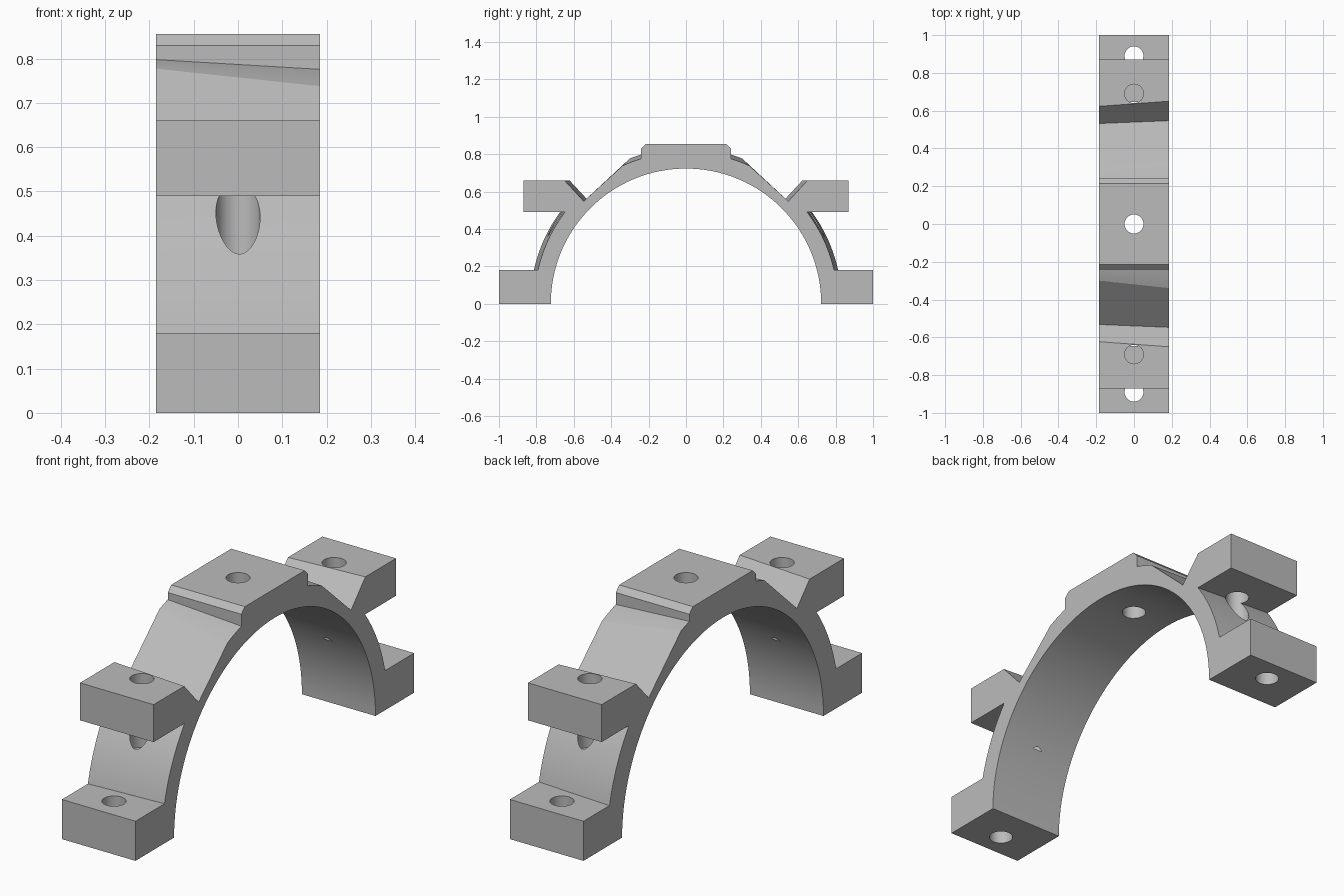
import bpy, bmesh, math

cube = bpy.data.objects.get("Cube")
if cube:
    bpy.data.objects.remove(cube, do_unlink=True)

HALF_WIDTH = 0.185
BORE = 0.723
HOLE_RADIUS = 0.05

grey = bpy.data.materials.new("plain grey")
grey.use_nodes = True
colour = (0.5, 0.5, 0.5, 1)
grey.diffuse_color = colour
grey.node_tree.nodes["Principled BSDF"].inputs["Base Color"].default_value = colour


def arc(radius, start, end, steps):
    """Points (y, z) on a circle, by angle from the vertical."""
    angles = [start + (end - start) * i / steps for i in range(steps + 1)]
    return [(radius * math.sin(a), radius * math.cos(a)) for a in angles]


def clamp_profile(radius, notch, lug_edge):
    """Closed outline of the clamp for one side face."""
    chamfer = [(0.215, 0.855), (0.24, 0.83)]
    # The sloped flat meets the outer arc where y + z stays constant
    slope_sum = 1.077
    flat_start = math.pi / 4 - math.acos(slope_sum / (radius * math.sqrt(2)))
    shoulder = arc(radius, math.asin(0.24 / radius), flat_start, 6)
    lug = [notch, (lug_edge, 0.66), (0.87, 0.66), (0.87, 0.49)]
    flank = arc(radius, math.acos(0.49 / radius), math.acos(0.18 / radius), 12)
    foot = [(1, 0.18), (1, 0)]
    outer = chamfer + shoulder + lug + flank + foot
    inner = arc(BORE, math.pi / 2, 0, 32)
    half = outer + inner
    return half + [(-y, z) for y, z in reversed(half[:-1])]


# Clamp body: two slightly different outlines joined across the width
bm = bmesh.new()
left = clamp_profile(0.812, (0.547, 0.548), 0.65)
right = clamp_profile(0.833, (0.532, 0.562), 0.623)
rings = [[bm.verts.new((x, y, z)) for y, z in outline]
         for x, outline in ((HALF_WIDTH, left), (-HALF_WIDTH, right))]
for ring in rings:
    bm.faces.new(ring)
count = len(left)
for i in range(count):
    j = (i + 1) % count
    bm.faces.new((rings[0][i], rings[0][j], rings[1][j], rings[1][i]))
bmesh.ops.recalc_face_normals(bm, faces=bm.faces)
mesh = bpy.data.meshes.new("clamp_body")
bm.to_mesh(mesh)
bm.free()
mesh.materials.append(grey)
body = bpy.data.objects.new("clamp_body", mesh)
bpy.context.collection.objects.link(body)


def drill(name, y, bottom, top):
    """Cut a vertical round hole in the body."""
    bpy.ops.mesh.primitive_cylinder_add(
        vertices=48, radius=HOLE_RADIUS, depth=top - bottom,
        location=(0, y, (top + bottom) / 2))
    cutter = bpy.context.object
    cutter.name = name
    cutter.hide_render = True
    cutter.data.materials.append(grey)
    cut = body.modifiers.new(name, "BOOLEAN")
    cut.operation = "DIFFERENCE"
    cut.solver = "EXACT"
    cut.object = cutter
    bpy.context.view_layer.objects.active = body
    bpy.ops.object.modifier_apply(modifier=name)
    bpy.data.objects.remove(cutter, do_unlink=True)


# Bolt holes: crown, upper lugs and feet
drill("crown_hole", 0, 0.6, 1)
for side in (-1, 1):
    drill("lug_hole", side * 0.69, 0.325, 0.8)
    drill("foot_hole", side * 0.89, -0.1, 0.3)

# Smooth arcs and holes, crisp edges
bpy.ops.object.select_all(action="DESELECT")
body.select_set(True)
bpy.context.view_layer.objects.active = body
bpy.ops.object.shade_smooth_by_angle(angle=math.radians(15))
